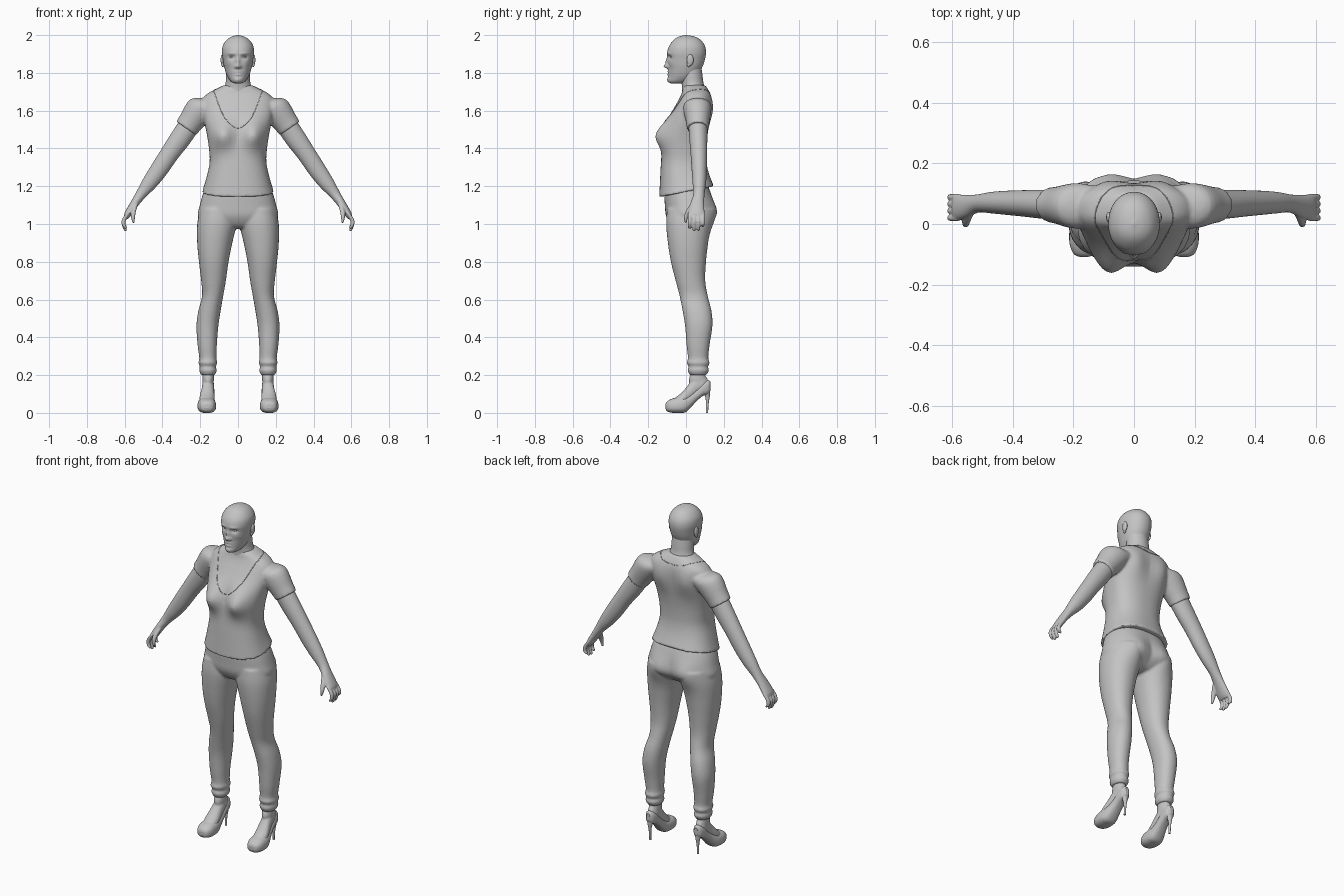
import bpy, bmesh, math
from mathutils import Vector
from mathutils.bvhtree import BVHTree

grey = bpy.data.materials.new("light_grey")
grey.diffuse_color = (0.55, 0.55, 0.55, 1)
X, Y, Z = Vector((1, 0, 0)), Vector((0, 1, 0)), Vector((0, 0, 1))


def smooth_rows(rows, k):
    """Catmull-Rom interpolation between cross-sections."""
    out, n = [], len(rows)
    for i in range(n - 1):
        p = [rows[max(0, min(n - 1, j))] for j in (i - 1, i, i + 1, i + 2)]
        for s in range(k):
            t = s / k
            out.append([0.5 * (2 * b + (c - a) * t + (2 * a - 5 * b + 4 * c - d) * t * t
                               + (3 * b - a - 3 * c + d) * t ** 3) for a, b, c, d in zip(*p)])
    return out + [list(rows[-1])]


def loft(bm, rows, u=X, v=Y, p=2.0, seg=32, k=4, side=1):
    """Rows are (x, y, z, half width along u, reach along -v, reach along +v)."""
    rings = []
    for x, y, z, a, f, b in smooth_rows(rows, k):
        ring = []
        for i in range(seg):
            t = 2 * math.pi * i / seg
            c, s = math.cos(t), math.sin(t)
            c = math.copysign(abs(c) ** (2 / p), c)
            s = math.copysign(abs(s) ** (2 / p), s)
            co = Vector((x, y, z)) + u * a * c + v * s * (b if s > 0 else f)
            ring.append(bm.verts.new((co.x * side, co.y, co.z)))
        rings.append(ring)
    for r0, r1 in zip(rings, rings[1:]):
        for i in range(seg):
            j = (i + 1) % seg
            bm.faces.new((r0[i], r0[j], r1[j], r1[i]))
    bm.faces.new(rings[0])
    bm.faces.new(rings[-1])


def upright(rows):
    """(z, inner x, outer x, front y, back y) -> loft rows."""
    return [((i + o) / 2, (f + b) / 2, z, (o - i) / 2, (b - f) / 2, (b - f) / 2)
            for z, i, o, f, b in rows]


def centred(rows):
    return upright([(z, -w, w, f, b) for z, w, f, b in rows])


def bump(bm, x0, z0, sx, sz, amp, front=True, mid=0.0):
    """Push the front or back surface outwards around a spot, on both sides."""
    for v in bm.verts:
        if (v.co.y < mid) == front:
            g = math.exp(-((abs(v.co.x) - x0) / sx) ** 2 - ((v.co.z - z0) / sz) ** 2)
            v.co.y += amp * g * (-1 if front else 1)


def finish(name, bm, voxel=0, smooth=0):
    bmesh.ops.recalc_face_normals(bm, faces=bm.faces)
    me = bpy.data.meshes.new(name)
    for f in bm.faces:
        f.smooth = len(f.verts) < 5
    bm.to_mesh(me)
    bm.free()
    me.materials.append(grey)
    ob = bpy.data.objects.new(name, me)
    bpy.context.collection.objects.link(ob)
    if voxel:
        m = ob.modifiers.new("merge", 'REMESH')
        m.mode, m.voxel_size, m.use_smooth_shade = 'VOXEL', voxel, True
    if smooth:
        m = ob.modifiers.new("soften", 'SMOOTH')
        m.factor, m.iterations = 0.5, smooth
    return ob


# shirt: torso with bust and shoulder blades, plus sleeves
arm_u = Vector((0.82, 0, 0.57))
bm = bmesh.new()
loft(bm, centred([
    (1.17, .19, -.142, .148), (1.25, .166, -.137, .125), (1.33, .15, -.132, .108),
    (1.41, .155, -.125, .108), (1.48, .166, -.115, .115), (1.55, .18, -.098, .125),
    (1.62, .19, -.06, .132), (1.665, .185, -.035, .132), (1.695, .155, -.022, .125),
    (1.715, .115, -.018, .115), (1.735, .075, -.01, .102)]), p=2.4, seg=48)
bump(bm, .085, 1.47, .06, .07, .055)
bump(bm, .09, 1.60, .06, .08, .018, front=False, mid=.04)
for v in bm.verts:
    v.co.z += 0.2 * v.co.y * max(0, (1.28 - v.co.z) / .11)
for s in (1, -1):
    loft(bm, [(.13, .06, 1.635, .055, .06, .065), (.19, .06, 1.615, .078, .075, .075),
              (.25, .062, 1.54, .067, .062, .062), (.274, .063, 1.506, .064, .058, .058)],
         u=arm_u, side=s)
shirt = finish("shirt", bm, .007, 5)

# scooped neckline seam laid on the shirt
bpy.context.view_layer.update()
tree = BVHTree.FromObject(shirt, bpy.context.evaluated_depsgraph_get())
curve = bpy.data.curves.new("neckline_seam", 'CURVE')
curve.dimensions, curve.bevel_depth, curve.bevel_resolution = '3D', .002, 1
spline = curve.splines.new('POLY')
spline.points.add(63)
spline.use_cyclic_u = True
for i, pt in enumerate(spline.points):
    t = 2 * math.pi * i / 64
    s = math.sin(t)
    near = tree.find_nearest(Vector((.125 * math.cos(t), .125 * s,
                                     1.69 - .18 * max(0, -s) ** 2)))[0]
    pt.co = (*near, 1)
curve.materials.append(grey)
bpy.context.collection.objects.link(bpy.data.objects.new("neckline_seam", curve))

# trousers: hips, buttocks and two legs with gathered cuffs
bm = bmesh.new()
loft(bm, centred([
    (1.24, .15, -.11, .10), (1.17, .182, -.115, .128), (1.1, .202, -.112, .14),
    (1.04, .212, -.105, .138), (.99, .17, -.075, .10), (.975, .1, -.04, .06)]), p=2.3, seg=48)
for s in (1, -1):
    loft(bm, upright([
        (1.08, .012, .2, -.1, .13), (1.0, .008, .216, -.105, .13), (.9, .03, .216, -.096, .117),
        (.8, .05, .207, -.08, .106), (.7, .064, .195, -.055, .102), (.62, .078, .19, -.034, .115),
        (.54, .092, .21, -.018, .135), (.46, .104, .22, -.005, .14), (.36, .112, .214, .003, .125),
        (.29, .114, .205, .01, .118), (.265, .11, .21, .004, .126), (.245, .118, .202, .014, .116),
        (.225, .112, .206, .008, .122), (.2, .122, .195, .02, .108)]), p=2.15, side=s)
bump(bm, .09, 1.06, .075, .075, .03, front=False, mid=.03)
finish("trousers", bm, .007, 4)

# arms and hands with fingers and thumb
bm = bmesh.new()
for s in (1, -1):
    loft(bm, [(.23, .062, 1.565, .056, .052, .052), (.30, .065, 1.46, .056, .048, .048),
              (.36, .068, 1.375, .05, .044, .044), (.42, .07, 1.285, .047, .04, .04),
              (.47, .07, 1.215, .04, .035, .036), (.515, .068, 1.155, .028, .03, .03),
              (.55, .06, 1.105, .022, .038, .036), (.585, .055, 1.05, .018, .043, .043),
              (.594, .055, 1.03, .01, .038, .038)], u=arm_u, side=s)
    for n in range(4):
        y, tip = .02 + .023 * n, (.974, .962, .964, .982)[n]
        loft(bm, [(.58, y, 1.06, .011, .011, .011), (.603, y, 1.025, .0115, .0105, .0105),
                  (.606, y, .998, .010, .010, .010), (.597, y, tip + .008, .009, .009, .009),
                  (.594, y, tip, .004, .004, .004)], seg=12, side=s)
    loft(bm, [(.54, .045, 1.115, .015, .016, .016), (.553, .014, 1.07, .014, .014, .014),
              (.556, 0, 1.035, .011, .011, .011), (.552, -.002, 1.005, .005, .005, .005)],
         seg=12, side=s)
finish("arms_and_hands", bm, .004, 3)

# neck
bm = bmesh.new()
loft(bm, centred([(1.64, .1, -.025, .11), (1.71, .077, -.02, .102), (1.75, .065, -.024, .092),
                  (1.79, .063, -.03, .087), (1.84, .06, -.03, .08)]))
finish("neck", bm)

# head with sculpted face
bm = bmesh.new()
loft(bm, [(0, -.05, 1.743, .012, .025, .03), (0, -.035, 1.753, .036, .058, .05),
          (0, -.01, 1.785, .058, .083, .07), (0, 0, 1.83, .073, .093, .086),
          (0, 0, 1.87, .08, .096, .1), (0, 0, 1.91, .085, .099, .106),
          (0, 0, 1.945, .08, .088, .099), (0, 0, 1.975, .06, .064, .077),
          (0, 0, 1.992, .034, .038, .046), (0, 0, 2.0, .004, .004, .004)],
     p=2.1, seg=96, k=8)
for x0, z0, sx, sz, amp in (
        (0, 1.835, .013, .012, .022), (0, 1.86, .009, .02, .012),    # nose tip, bridge
        (.014, 1.832, .007, .007, .006), (.034, 1.883, .016, .011, -.011),  # nostrils, sockets
        (.033, 1.902, .022, .008, .005), (.048, 1.85, .02, .02, .004),      # brows, cheeks
        (0, 1.806, .02, .005, .007), (0, 1.791, .018, .006, .007),          # lips
        (0, 1.799, .024, .0025, -.004), (0, 1.765, .022, .012, .006)):      # mouth, chin
    bump(bm, x0, z0, sx, sz, amp, mid=-.03)
finish("head", bm)


def ellipsoid(bm, loc, size):
    r = bmesh.ops.create_uvsphere(bm, u_segments=20, v_segments=12, radius=1)["verts"]
    for v in r:
        v.co = Vector(loc) + Vector((v.co.x * size[0], v.co.y * size[1], v.co.z * size[2]))


# ears and eyes
ears, eyes = bmesh.new(), bmesh.new()
for s in (1, -1):
    ellipsoid(ears, (.083 * s, .022, 1.868), (.009, .018, .03))
    ellipsoid(ears, (.08 * s, .015, 1.845), (.008, .01, .014))
    ellipsoid(eyes, (.034 * s, -.070, 1.883), (.013, .013, .008))
finish("ears", ears)
finish("eyes", eyes)

# feet and ankles
bm = bmesh.new()
for s in (1, -1):
    loft(bm, [(.165, -.07, .05, .03, .02, .022), (.165, -.03, .065, .04, .03, .036),
              (.163, 0, .085, .039, .04, .048), (.16, .03, .11, .034, .045, .062),
              (.158, .06, .14, .031, .045, .065), (.158, .09, .15, .028, .04, .055),
              (.158, .115, .15, .015, .02, .03)], v=Z, side=s)
    loft(bm, upright([(.12, .132, .184, .03, .115), (.17, .128, .188, .015, .112),
                      (.21, .128, .188, .025, .1), (.26, .125, .192, .03, .105)]), side=s)
finish("feet", bm, .005, 3)

# platform pumps
bm = bmesh.new()
for s in (1, -1):
    loft(bm, [(.165, -.109, .035, .012, .01, .01), (.165, -.1, .035, .033, .027, .026),
              (.165, -.07, .035, .047, .035, .042), (.165, -.03, .035, .049, .035, .05),
              (.164, 0, .045, .044, .04, .045), (.161, .03, .07, .037, .036, .036),
              (.158, .06, .098, .033, .032, .034), (.158, .09, .125, .032, .035, .038),
              (.158, .118, .135, .025, .036, .038), (.158, .131, .14, .01, .02, .022)],
         v=Z, p=2.5, side=s)
finish("shoes", bm)

# stiletto heels
bm = bmesh.new()
for s in (1, -1):
    loft(bm, [(.158, .107, .125, .024, .025, .02), (.158, .114, .09, .013, .014, .012),
              (.158, .113, .05, .007, .007, .007), (.158, .111, 0, .006, .006, .006)],
         seg=16, side=s)
finish("heels", bm)
